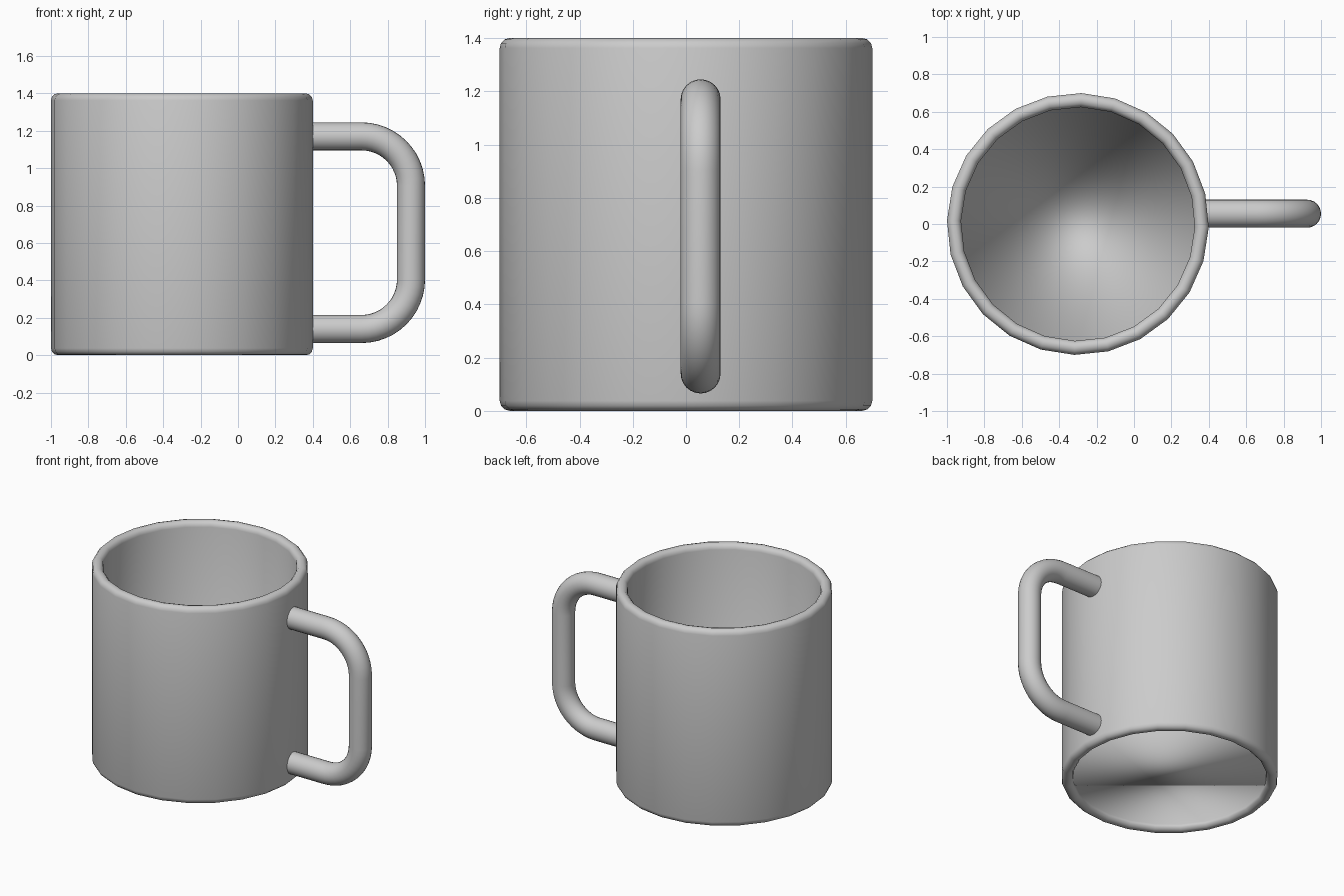
import bpy, bmesh, math
from math import sin, cos, pi, radians

if "Cube" in bpy.data.objects:
    bpy.data.objects.remove(bpy.data.objects["Cube"])

SEGS, CX, R_OUT, R_IN, H = 24, -0.3, 0.70, 0.625, 1.4
EDGE = (R_OUT - R_IN) / 2
R_MID = (R_OUT + R_IN) / 2


def finish(bm, name):
    for f in bm.faces:
        f.smooth = True
    me = bpy.data.meshes.new(name)
    bm.to_mesh(me)
    bm.free()
    ob = bpy.data.objects.new(name, me)
    bpy.context.collection.objects.link(ob)
    return ob


def bridge(bm, a, b):
    n = len(a)
    for i in range(n):
        j = (i + 1) % n
        bm.faces.new((a[i], a[j], b[j], b[i]))


# mug body: a wall with half-round rims top and bottom, closed by a thin floor
def half_round(z, start):
    return [(R_MID + EDGE * cos(start + pi * i / 6), z + EDGE * sin(start + pi * i / 6))
            for i in range(7)]


profile = half_round(H - EDGE, 0) + half_round(EDGE, pi)
bm = bmesh.new()
rings = []
for r, z in profile:
    angles = [2 * pi * i / SEGS - radians(1.5) for i in range(SEGS)]
    rings.append([bm.verts.new((CX + r * cos(a), r * sin(a), z)) for a in angles])
for k, ring in enumerate(rings):
    bridge(bm, ring, rings[(k + 1) % len(rings)])
bmesh.ops.recalc_face_normals(bm, faces=bm.faces[:])
bm.faces.new(rings[7])  # floor spans the inner bottom edge
finish(bm, "mug_body")

# handle: round tube swept along a path with two rounded corners
TUBE, Y, BEND, X_END, X_START = 0.075, 0.055, 0.265, 0.925, 0.36
Z_LOW, Z_HIGH, STEPS, SIDES = 0.14, 1.17, 12, 24
path = [(X_START, Z_HIGH, pi / 2)]
for z, first in ((Z_HIGH - BEND, pi / 2), (Z_LOW + BEND, 0)):
    for i in range(STEPS + 1):
        t = first - pi / 2 * i / STEPS
        path.append((X_END - BEND + BEND * cos(t), z + BEND * sin(t), t))
path.append((X_START, Z_LOW, -pi / 2))

bm = bmesh.new()
rings = []
for x, z, t in path:
    ring = []
    for i in range(SIDES):
        a = 2 * pi * i / SIDES
        out = TUBE * cos(a)
        ring.append(bm.verts.new((x + out * cos(t), Y + TUBE * sin(a), z + out * sin(t))))
    rings.append(ring)
for a, b in zip(rings, rings[1:]):
    bridge(bm, a, b)
bmesh.ops.recalc_face_normals(bm, faces=bm.faces[:])
finish(bm, "handle")
